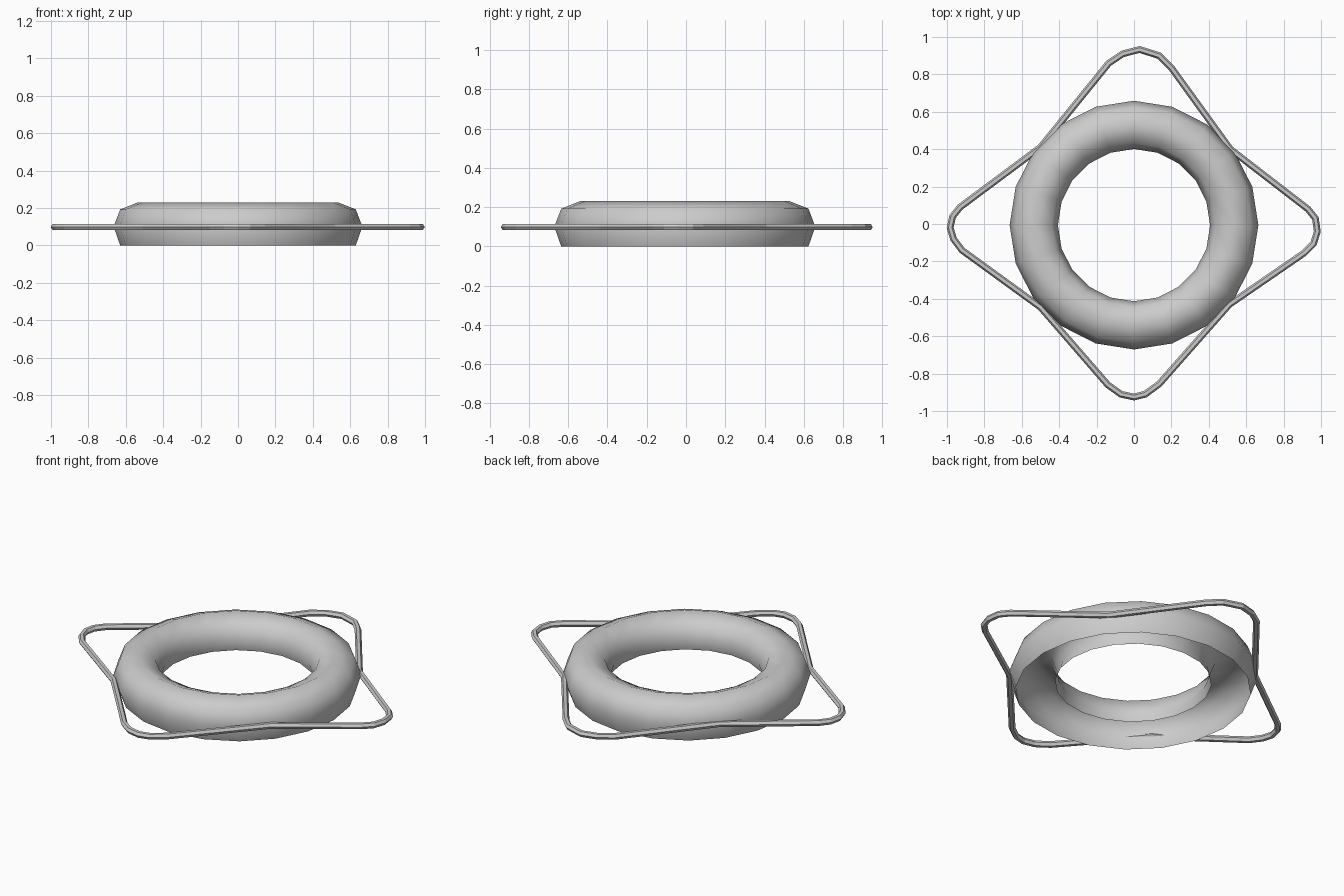
import bpy, bmesh, math
from mathutils import Matrix, Vector

cube = bpy.data.objects.get("Cube")
if cube:
    bpy.data.objects.remove(cube, do_unlink=True)

SIDES = 20
CENTRE_Y = -0.006
ROPE_Z = 0.098

grey = bpy.data.materials.new("light grey")
grey.use_nodes = True
colour = (0.6, 0.6, 0.6, 1)
grey.diffuse_color = colour
grey.node_tree.nodes["Principled BSDF"].inputs["Base Color"].default_value = colour


def add_object(name, data):
    obj = bpy.data.objects.new(name, data)
    bpy.context.collection.objects.link(obj)
    data.materials.append(grey)
    return obj


# Float ring: an open-bottomed tube profile (radius, height) spun around z
profile = [(0.63, 0), (0.665, 0.1), (0.63, 0.192), (0.535, 0.23),
           (0.44, 0.192), (0.407, 0.1), (0.42, 0.05)]
bm = bmesh.new()
verts = [bm.verts.new((r, 0, z)) for r, z in profile]
edges = [bm.edges.new(pair) for pair in zip(verts, verts[1:])]
bmesh.ops.spin(bm, geom=verts + edges, cent=(0, 0, 0), axis=(0, 0, 1),
               angle=math.tau, steps=SIDES, use_merge=False)
bmesh.ops.remove_doubles(bm, verts=bm.verts, dist=0.001)
bmesh.ops.recalc_face_normals(bm, faces=bm.faces)
# Make the crown face upward
crown = max(bm.faces, key=lambda f: f.calc_center_median().z)
if crown.normal.z < 0:
    bmesh.ops.reverse_faces(bm, faces=bm.faces)
for face in bm.faces:
    face.smooth = True
bmesh.ops.translate(bm, verts=bm.verts, vec=(0, CENTRE_Y, 0))
mesh = bpy.data.meshes.new("float_ring")
bm.to_mesh(mesh)
bm.free()
add_object("float_ring", mesh)

# Grab rope: closed path that touches the ring at four points and bows out between
path = [(0.515, 0.40), (0.20, 0.835), (0.135, 0.90), (0.03, 0.933), (-0.06, 0.91),
        (-0.135, 0.86), (-0.50, 0.41), (-0.93, 0.09), (-0.97, 0.04), (-0.983, -0.02),
        (-0.965, -0.08), (-0.92, -0.14), (-0.50, -0.445), (-0.14, -0.86),
        (-0.07, -0.91), (0, -0.925), (0.06, -0.91), (0.135, -0.855), (0.51, -0.43),
        (0.91, -0.155), (0.96, -0.105), (0.98, -0.04), (0.97, 0.03), (0.93, 0.08)]
ROPE_SIDES = 6
ROPE_RADIUS = 0.018
bm = bmesh.new()
rings = []
for i, point in enumerate(path):
    here = Vector(point)
    into = (here - Vector(path[i - 1])).normalized()
    out = (Vector(path[(i + 1) % len(path)]) - here).normalized()
    along = (into + out).normalized()
    side = Vector((along.y, -along.x)) / along.dot(into)
    ring = []
    for k in range(ROPE_SIDES):
        a = math.tau * (k + 0.5) / ROPE_SIDES + math.pi / ROPE_SIDES
        flat = here + side * ROPE_RADIUS * math.cos(a)
        ring.append(bm.verts.new((flat.x, flat.y, ROPE_Z + ROPE_RADIUS * math.sin(a))))
    rings.append(ring)
for i, ring in enumerate(rings):
    after = rings[(i + 1) % len(rings)]
    for k in range(ROPE_SIDES):
        n = (k + 1) % ROPE_SIDES
        bm.faces.new((ring[k], ring[n], after[n], after[k]))
bmesh.ops.recalc_face_normals(bm, faces=bm.faces)
mesh = bpy.data.meshes.new("grab_rope")
bm.to_mesh(mesh)
bm.free()
add_object("grab_rope", mesh)
